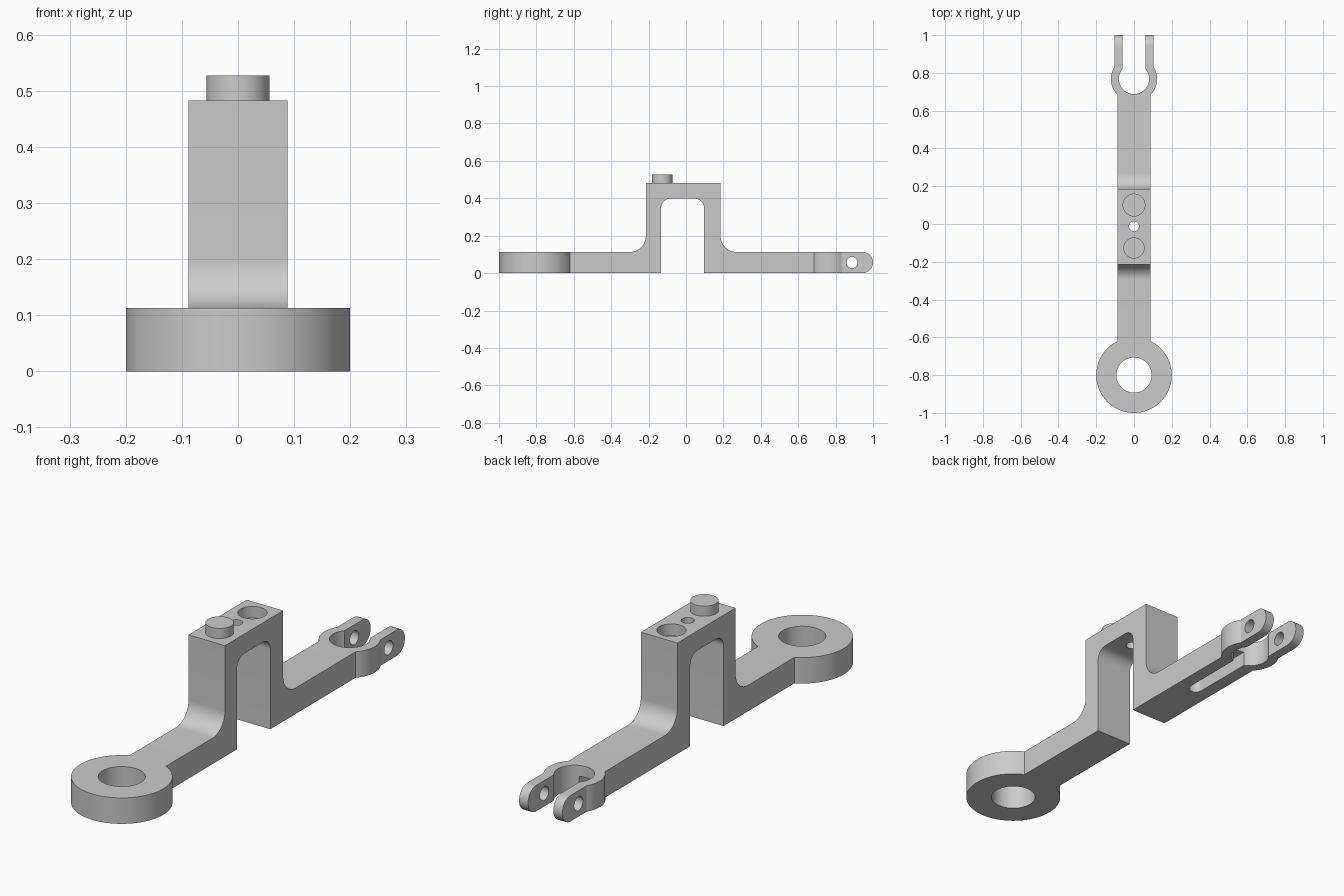
import bpy, bmesh
from math import pi, sin, cos
from mathutils import Matrix, Vector

cube = bpy.data.objects.get("Cube")
if cube:
    bpy.data.objects.remove(cube, do_unlink=True)

grey = bpy.data.materials.new("plain grey")
grey.use_nodes = True
colour = (0.6, 0.6, 0.6, 1)
grey.diffuse_color = colour
grey.node_tree.nodes["Principled BSDF"].inputs["Base Color"].default_value = colour

ARM_H = 0.113
HALF_W = 0.088
TOP = 0.483
FORK_Y = 0.768


def make_object(name, bm):
    bmesh.ops.recalc_face_normals(bm, faces=bm.faces)
    mesh = bpy.data.meshes.new(name)
    bm.to_mesh(mesh)
    bm.free()
    mesh.materials.append(grey)
    obj = bpy.data.objects.new(name, mesh)
    bpy.context.collection.objects.link(obj)
    return obj


def cylinder(name, y, z0, z1, r, sides=96):
    bm = bmesh.new()
    bmesh.ops.create_cone(bm, cap_ends=True, segments=sides, radius1=r, radius2=r,
                          depth=z1 - z0, matrix=Matrix.Translation((0, y, (z0 + z1) / 2)))
    return make_object(name, bm)


def box(name, low, high):
    low, high = Vector(low), Vector(high)
    bm = bmesh.new()
    bmesh.ops.create_cube(bm, size=1, matrix=Matrix.Translation((low + high) / 2)
                          @ Matrix.Diagonal((*(high - low), 1)))
    return make_object(name, bm)


def extrude_side(name, outline, half):
    """Extrude a (y, z) outline across x."""
    bm = bmesh.new()
    face = bm.faces.new([bm.verts.new((-half, y, z)) for y, z in outline])
    new = bmesh.ops.extrude_face_region(bm, geom=[face])["geom"]
    bmesh.ops.translate(bm, vec=(2 * half, 0, 0),
                        verts=[v for v in new if isinstance(v, bmesh.types.BMVert)])
    return make_object(name, bm)


def arc(y, z, r, start, end, steps=16):
    angles = [start + (end - start) * i / steps for i in range(steps + 1)]
    return [(y + r * cos(a), z + r * sin(a)) for a in angles]


def combine(target, tool, operation):
    mod = target.modifiers.new("combine", "BOOLEAN")
    mod.operation = operation
    mod.solver = "EXACT"
    mod.object = tool
    bpy.context.view_layer.objects.active = target
    bpy.ops.object.modifier_apply(modifier=mod.name)
    bpy.data.objects.remove(tool, do_unlink=True)


# Cranked arm: two flat arms joined by a raised bridge with filleted corners
R, r = 0.085, 0.05
back, front = 0.185, -0.215
inner_back, inner_front, ceiling = 0.097, -0.133, 0.398
outline = [(-0.8, 0), (inner_front, 0)]
outline += arc(inner_front + r, ceiling - r, r, pi, pi / 2)
outline += arc(inner_back - r, ceiling - r, r, pi / 2, 0)
outline += [(inner_back, 0), (FORK_Y, 0), (FORK_Y, ARM_H)]
outline += arc(back + R, ARM_H + R, R, 1.5 * pi, pi)
outline += [(back, TOP), (front, TOP)]
outline += arc(front - R, ARM_H + R, R, 0, -pi / 2)
outline += [(-0.8, ARM_H)]
body = extrude_side("cranked_arm", outline, HALF_W)

# Front eye, fork collar and rounded fork prongs
combine(body, cylinder("eye", -0.8, 0, ARM_H, 0.2, 128), "UNION")
combine(body, cylinder("fork_collar", FORK_Y, 0, ARM_H, 0.122), "UNION")
half_h = ARM_H / 2
prong = [(FORK_Y, 0)] + arc(1 - half_h, half_h, half_h, -pi / 2, pi / 2, 24) + [(FORK_Y, ARM_H)]
combine(body, extrude_side("prongs", prong, 0.104), "UNION")

# Openings: eye bore, fork bore and gap, cross hole
cuts = [cylinder("eye_bore", -0.8, -0.1, 0.2, 0.093),
        cylinder("fork_bore", FORK_Y, -0.1, 0.2, 0.08),
        box("fork_gap", (-0.061, FORK_Y, -0.1), (0.061, 1.1, 0.2)),
        extrude_side("cross_hole", arc(0.888, half_h, 0.03, 0, 2 * pi, 48)[:-1], 0.3),
        # Bridge holes: blind socket and small through hole
        cylinder("socket", 0.1, TOP - 0.05, 0.6, 0.058),
        cylinder("small_hole", -0.012, 0.3, 0.6, 0.026, 48),
        # Underside slot opening into the fork bore
        box("slot", (-0.03, 0.41, -0.1), (0.03, FORK_Y, 0.065)),
        cylinder("slot_end", 0.41, -0.1, 0.065, 0.03, 48)]
for cut in cuts:
    combine(body, cut, "DIFFERENCE")

# Locating pin on the bridge
pin = cylinder("locating_pin", -0.127, TOP - 0.02, 0.527, 0.056)

for obj in (body, pin):
    bpy.ops.object.select_all(action="DESELECT")
    obj.select_set(True)
    bpy.context.view_layer.objects.active = obj
    bpy.ops.object.shade_smooth_by_angle(angle=0.5)
